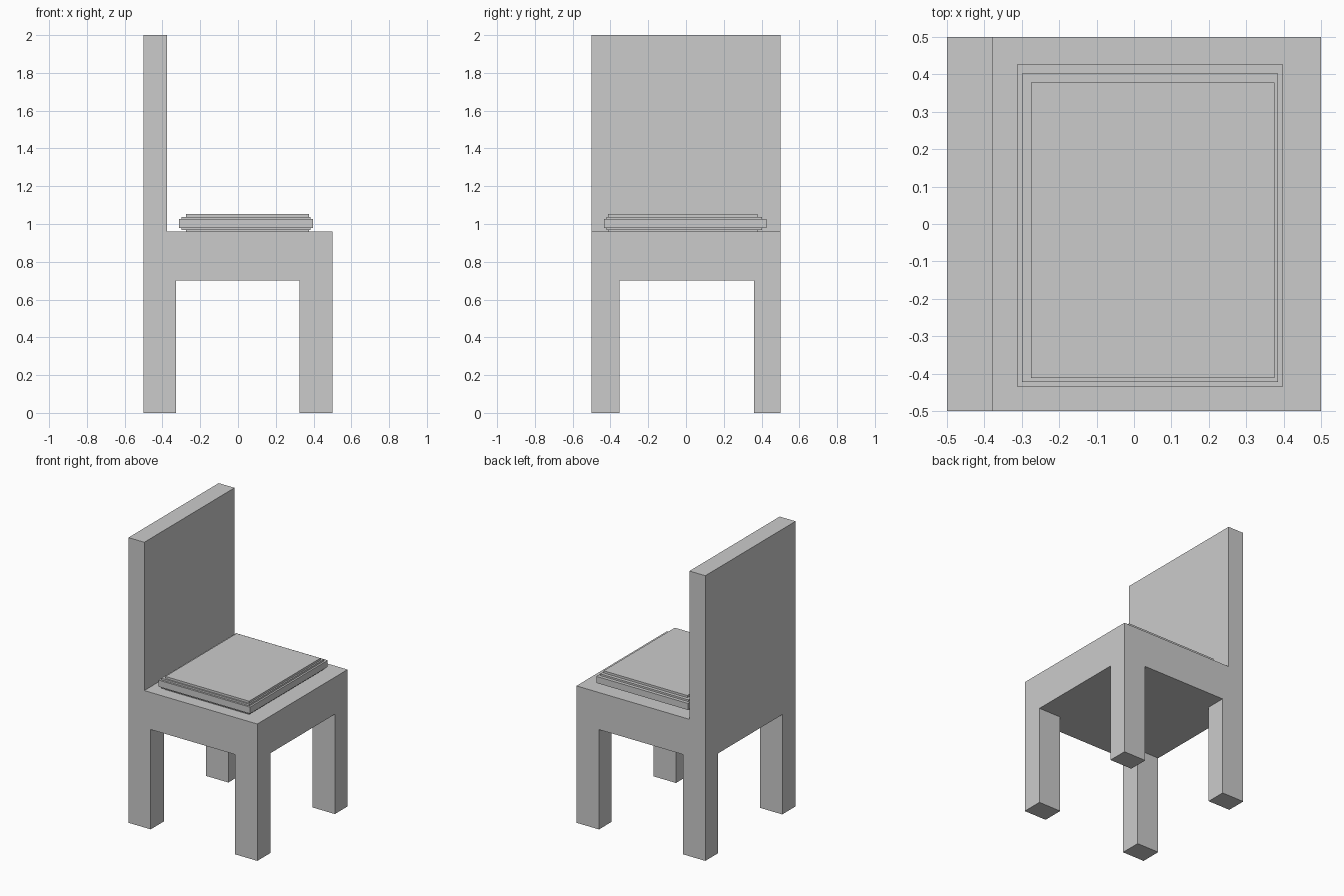
import bpy

if "Cube" in bpy.data.objects:
    bpy.data.objects.remove(bpy.data.objects["Cube"])


def box(name, x, y, z):
    """Box spanning the (min, max) ranges on each axis."""
    verts = [(a, b, c) for a in x for b in y for c in z]
    faces = [(0, 1, 3, 2), (4, 6, 7, 5), (0, 4, 5, 1),
             (2, 3, 7, 6), (0, 2, 6, 4), (1, 5, 7, 3)]
    mesh = bpy.data.meshes.new(name)
    mesh.from_pydata(verts, [], faces)
    mesh.update()
    obj = bpy.data.objects.new(name, mesh)
    bpy.context.collection.objects.link(obj)
    return obj


SEAT_BOTTOM, SEAT_TOP = 0.70, 0.96

# Seat block and backrest
box("seat", (-0.5, 0.5), (-0.5, 0.5), (SEAT_BOTTOM, SEAT_TOP))
box("backrest", (-0.5, -0.377), (-0.5, 0.5), (SEAT_TOP, 2.0))

# Four corner legs
for x_name, x in (("back", (-0.5, -0.327)), ("front", (0.325, 0.5))):
    for y_name, y in (("right", (-0.5, -0.353)), ("left", (0.36, 0.5))):
        box(f"{x_name}_{y_name}_leg", x, y, (0, SEAT_BOTTOM))

# Stepped cushion: wide core between narrower layers
wide = ((-0.313, 0.398), (-0.435, 0.426))
middle = ((-0.30, 0.385), (-0.422, 0.402))
narrow = ((-0.275, 0.375), (-0.412, 0.378))
levels = [0.96, 0.968, 0.98, 1.026, 1.038, 1.053]
for i, (x, y) in enumerate((narrow, middle, wide, middle, narrow)):
    box(f"cushion_layer_{i + 1}", x, y, (levels[i], levels[i + 1]))
